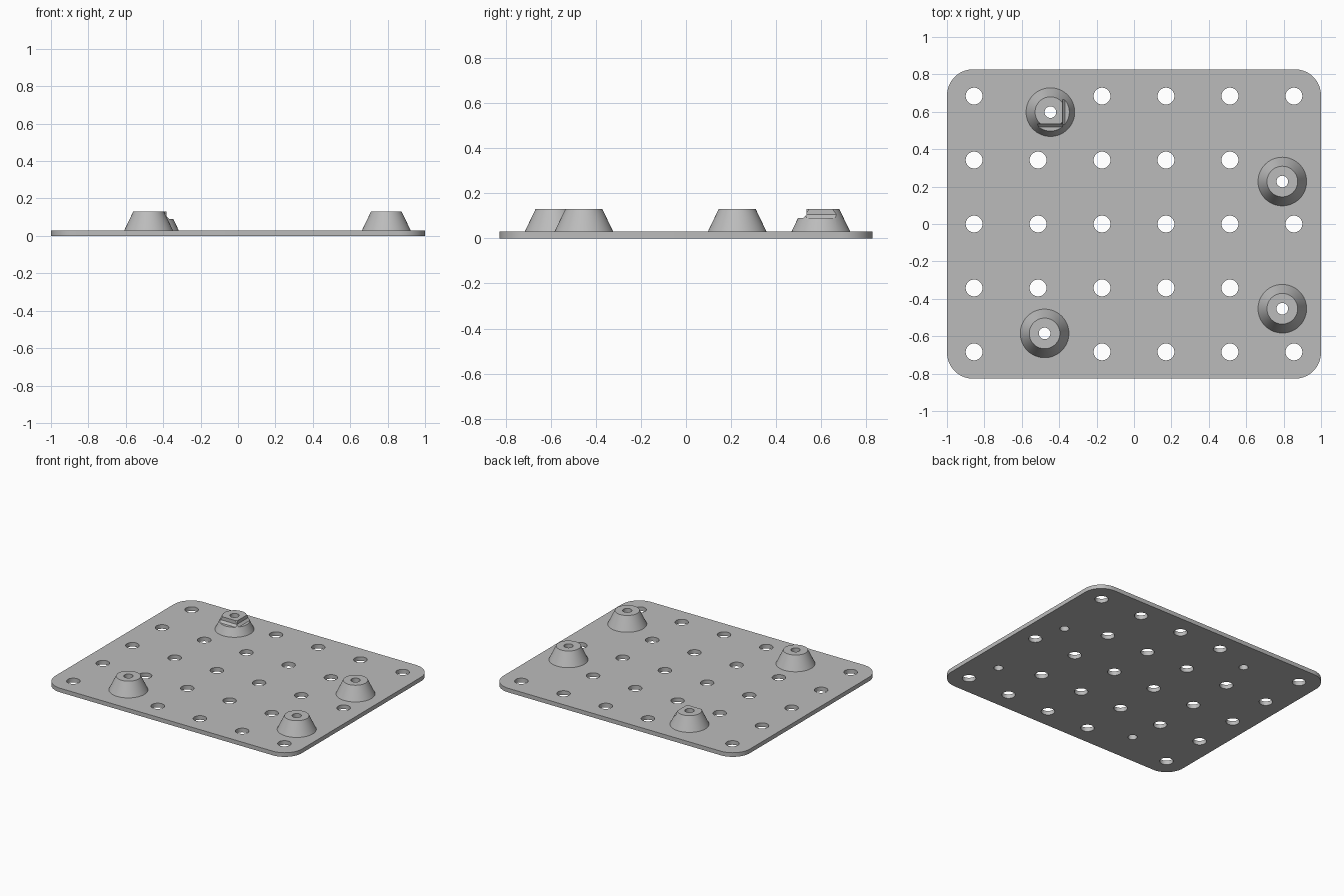
import bpy, bmesh
from math import pi, cos, sin
from mathutils import Matrix

if "Cube" in bpy.data.objects:
    bpy.data.objects.remove(bpy.data.objects["Cube"])

grey = bpy.data.materials.new("plain grey")
grey.use_nodes = True
colour = (0.5, 0.5, 0.5, 1)
grey.diffuse_color = colour
grey.node_tree.nodes["Principled BSDF"].inputs["Base Color"].default_value = colour

THICK = 0.03
HALF_X, HALF_Y, CORNER = 1.0, 0.827, 0.14
PITCH = 0.342
SEGMENTS = 64


def make_object(name, bm):
    bmesh.ops.recalc_face_normals(bm, faces=bm.faces)
    mesh = bpy.data.meshes.new(name)
    bm.to_mesh(mesh)
    bm.free()
    mesh.materials.append(grey)
    obj = bpy.data.objects.new(name, mesh)
    bpy.context.collection.objects.link(obj)
    return obj


def add_cone(bm, x, y, bottom, top, r1, r2):
    bmesh.ops.create_cone(
        bm, cap_ends=True, segments=SEGMENTS, radius1=r1, radius2=r2,
        depth=top - bottom,
        matrix=Matrix.Translation((x, y, (bottom + top) / 2)))


def add_prism(bm, points, vector):
    face = bm.faces.new([bm.verts.new(p) for p in points])
    result = bmesh.ops.extrude_face_region(bm, geom=[face], use_keep_orig=True)
    moved = [v for v in result["geom"] if isinstance(v, bmesh.types.BMVert)]
    bmesh.ops.translate(bm, verts=moved, vec=vector)


def cut(obj, bm):
    cutter = make_object("cutter", bm)
    cutter.hide_render = True
    mod = obj.modifiers.new("cut", "BOOLEAN")
    mod.operation, mod.solver, mod.object = "DIFFERENCE", "EXACT", cutter
    bpy.context.view_layer.objects.active = obj
    bpy.ops.object.modifier_apply(modifier=mod.name)
    bpy.data.objects.remove(cutter)


def smooth(obj):
    bpy.ops.object.select_all(action="DESELECT")
    obj.select_set(True)
    bpy.context.view_layer.objects.active = obj
    bpy.ops.object.shade_smooth_by_angle(angle=pi / 7)


# Standoff centres; the first one carries the locating notches
standoffs = {
    "standoff_back_right": (-0.447, 0.598),
    "standoff_front_right": (-0.478, -0.585),
    "standoff_back_left": (0.793, 0.227),
    "standoff_front_left": (0.793, -0.453),
}

# Rounded base plate
outline = []
for quarter, (sx, sy) in enumerate([(1, 1), (-1, 1), (-1, -1), (1, -1)]):
    for step in range(17):
        a = (quarter + step / 16) * pi / 2
        outline.append((sx * (HALF_X - CORNER) + CORNER * cos(a),
                        sy * (HALF_Y - CORNER) + CORNER * sin(a), 0))
bm = bmesh.new()
add_prism(bm, outline, (0, 0, THICK))
plate = make_object("base_plate", bm)

# Hole grid, leaving out holes that would run into a standoff
bm = bmesh.new()
for col in range(6):
    for row in range(5):
        x, y = (col - 2.5) * PITCH, (row - 2) * PITCH
        if all((x - a) ** 2 + (y - b) ** 2 > 0.03 for a, b in standoffs.values()):
            add_cone(bm, x, y, -0.1, 0.1, 0.045, 0.045)
for x, y in standoffs.values():
    add_cone(bm, x, y, -0.1, 0.1, 0.031, 0.031)
cut(plate, bm)
smooth(plate)

# Tapered standoffs with screw holes
for name, (x, y) in standoffs.items():
    bm = bmesh.new()
    add_cone(bm, 0, 0, THICK, 0.13, 0.13, 0.082)
    standoff = make_object(name, bm)
    bm = bmesh.new()
    add_cone(bm, 0, 0, -0.1, 0.3, 0.031, 0.031)
    cut(standoff, bm)
    if name == "standoff_back_right":
        # Stepped notches on the left and front sides
        profile = [(0.079, 0.09), (0.2, 0.09), (0.2, 0.2), (0.063, 0.2), (0.064, 0.105)]
        for turn in (0, -pi / 2):
            bm = bmesh.new()
            add_prism(bm, [(px, -0.3, pz) for px, pz in profile], (0, 0.6, 0))
            bmesh.ops.rotate(bm, verts=bm.verts, matrix=Matrix.Rotation(turn, 3, "Z"))
            cut(standoff, bm)
    standoff.location = (x, y, 0)
    smooth(standoff)
